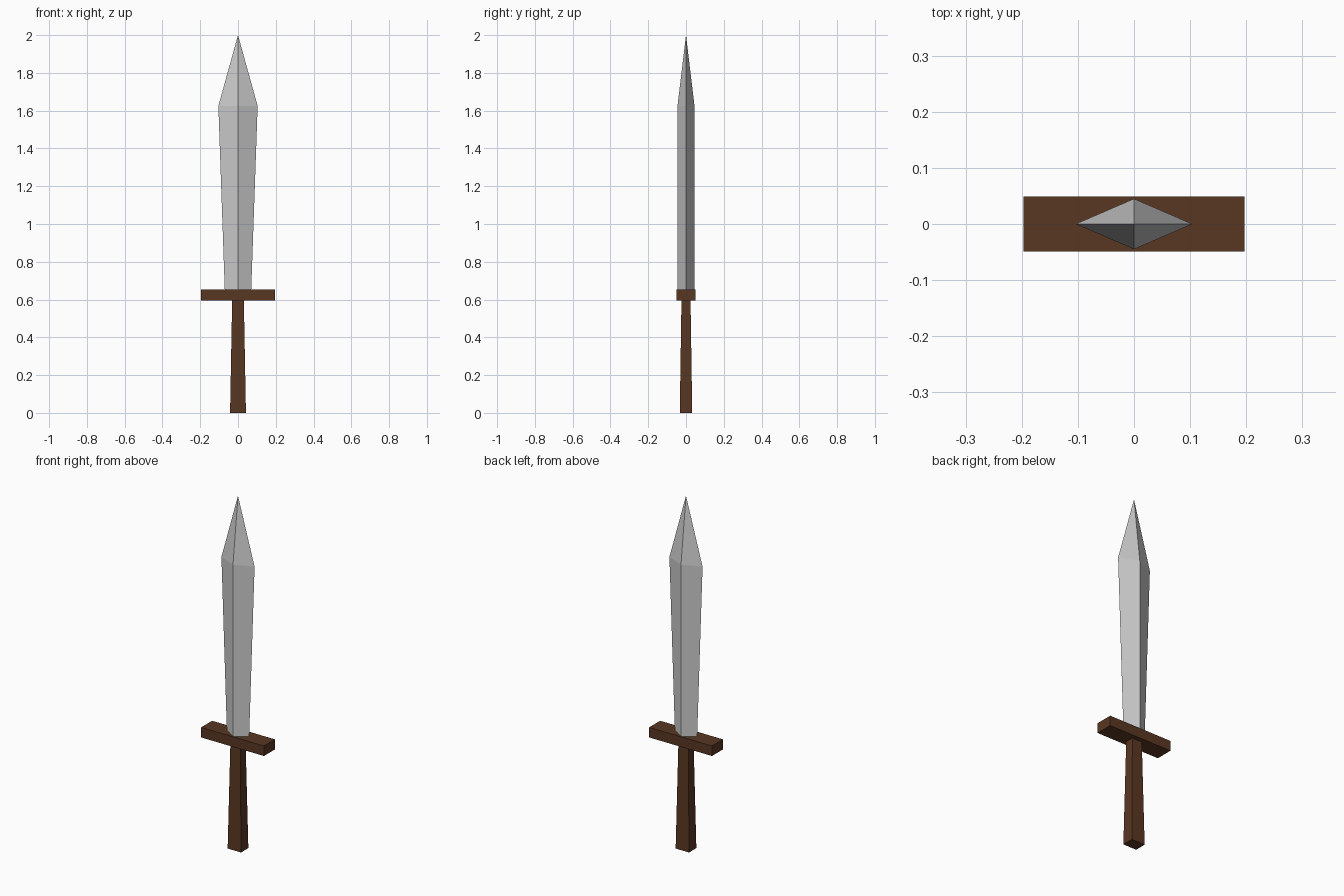
import bpy, bmesh

if "Cube" in bpy.data.objects:
    bpy.data.objects.remove(bpy.data.objects["Cube"])

DIAMOND = [(1, 0), (0, 1), (-1, 0), (0, -1)]
RECT = [(1, -1), (1, 1), (-1, 1), (-1, -1)]


def loft(name, section, rings, tip=None, mat=None):
    """Skin a unit section through (half_x, half_y, z) rings, optionally to a point."""
    bm = bmesh.new()
    loops = [[bm.verts.new((x * hx, y * hy, z)) for x, y in section]
             for hx, hy, z in rings]
    n = len(section)
    for a, b in zip(loops, loops[1:]):
        for i in range(n):
            j = (i + 1) % n
            bm.faces.new((a[i], a[j], b[j], b[i]))
    bm.faces.new(loops[0][::-1])
    if tip is None:
        bm.faces.new(loops[-1])
    else:
        apex = bm.verts.new((0, 0, tip))
        for i in range(n):
            bm.faces.new((loops[-1][i], loops[-1][(i + 1) % n], apex))
    bmesh.ops.recalc_face_normals(bm, faces=bm.faces)
    mesh = bpy.data.meshes.new(name)
    bm.to_mesh(mesh)
    bm.free()
    if mat:
        mesh.materials.append(mat)
    obj = bpy.data.objects.new(name, mesh)
    bpy.context.collection.objects.link(obj)
    return obj


wood = bpy.data.materials.new("dark_wood")
wood.diffuse_color = (0.1, 0.038, 0.016, 1)
wood.use_nodes = True
wood.node_tree.nodes["Principled BSDF"].inputs["Base Color"].default_value = wood.diffuse_color

# Tapered grip, wider at the pommel end
loft("grip", RECT, [(0.042, 0.033, 0), (0.031, 0.024, 0.595)], mat=wood)
# Flat crossguard bar
loft("crossguard", RECT, [(0.197, 0.049, 0.595), (0.197, 0.049, 0.652)], mat=wood)
# Diamond-section blade that flares, then closes to a point
loft("blade", DIAMOND, [(0.07, 0.045, 0.652), (0.104, 0.045, 1.625)], tip=2.0)
